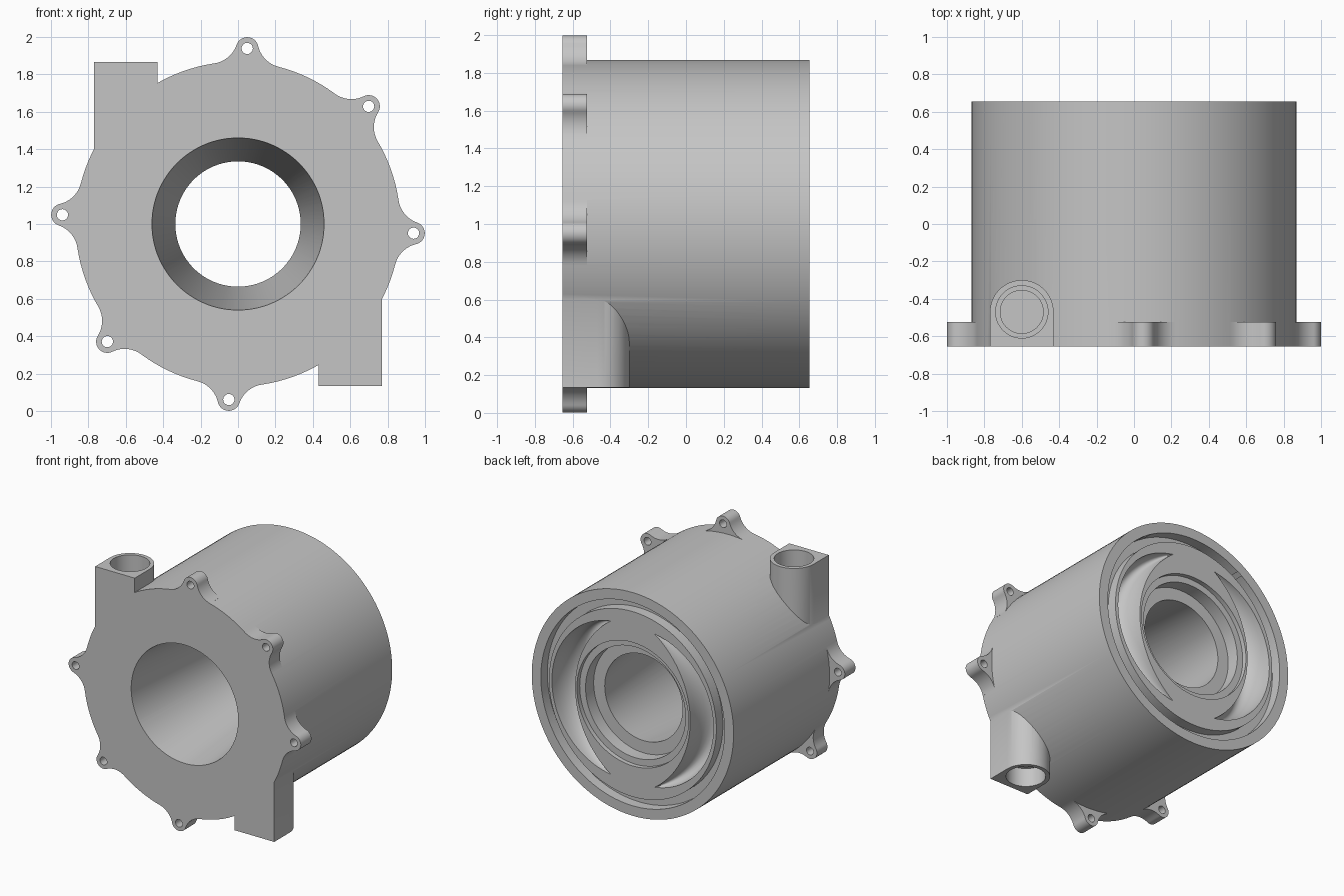
import bpy, bmesh
from math import pi, sin, cos, acos, atan2, radians, hypot
from mathutils import Matrix, Vector

if "Cube" in bpy.data.objects:
    bpy.data.objects.remove(bpy.data.objects["Cube"], do_unlink=True)

R, FRONT, BACK = 0.868, -0.655, 0.655
HALF_TURN = Matrix.Rotation(pi, 4, 'Y')

grey = bpy.data.materials.new("cast_grey")
grey.use_nodes = True
colour = (0.56, 0.56, 0.56, 1)
grey.diffuse_color = colour
grey.node_tree.nodes["Principled BSDF"].inputs["Base Color"].default_value = colour


def finish(bm, name, matrix=Matrix()):
    bmesh.ops.remove_doubles(bm, verts=bm.verts, dist=1e-5)
    bmesh.ops.transform(bm, matrix=matrix, verts=bm.verts)
    bmesh.ops.recalc_face_normals(bm, faces=bm.faces)
    mesh = bpy.data.meshes.new(name)
    bm.to_mesh(mesh)
    bm.free()
    mesh.materials.append(grey)
    ob = bpy.data.objects.new(name, mesh)
    bpy.context.collection.objects.link(ob)
    return ob


def lathe(name, profile, closed=False, steps=128):
    """Turn (radius, y) points around the y axis."""
    bm = bmesh.new()
    vs = [bm.verts.new((r, y, 0)) for r, y in profile]
    edges = [bm.edges.new(p) for p in zip(vs, vs[1:])]
    if closed:
        edges.append(bm.edges.new((vs[-1], vs[0])))
    bmesh.ops.spin(bm, geom=vs + edges, cent=(0, 0, 0), axis=(0, 1, 0),
                   angle=2 * pi, steps=steps)
    return finish(bm, name)


def prism(name, points, vector, matrix=Matrix()):
    bm = bmesh.new()
    face = bm.faces.new([bm.verts.new(p) for p in points])
    out = bmesh.ops.extrude_face_region(bm, geom=[face], use_keep_orig=True)
    moved = [g for g in out["geom"] if isinstance(g, bmesh.types.BMVert)]
    bmesh.ops.translate(bm, vec=vector, verts=moved)
    return finish(bm, name, matrix)


def rod(name, radius, length, matrix, segments=48):
    bm = bmesh.new()
    bmesh.ops.create_cone(bm, cap_ends=True, segments=segments,
                          radius1=radius, radius2=radius, depth=length)
    return finish(bm, name, matrix)


def combine(target, tool, operation):
    mod = target.modifiers.new(operation.lower(), 'BOOLEAN')
    mod.operation, mod.solver, mod.object = operation, 'EXACT', tool
    bpy.context.view_layer.objects.active = target
    bpy.ops.object.modifier_apply(modifier=mod.name)
    bpy.data.objects.remove(tool, do_unlink=True)


def arc(cx, cy, r, a, b, n):
    return [(cx + r * cos(a + (b - a) * i / n), cy + r * sin(a + (b - a) * i / n))
            for i in range(n + 1)]


# Drum
housing = lathe("pump_housing", [(0, FRONT), (R, FRONT), (R, BACK), (0, BACK)])

# Bolt ears: round lug blended into the drum with concave fillets
E, e, f = 0.94, 0.06, 0.15
theta = acos(((R + f) ** 2 + E ** 2 - (e + f) ** 2) / (2 * (R + f) * E))
fx, fy = (R + f) * cos(theta), (R + f) * sin(theta)
phi = atan2(fy, fx - E)
half = [((R - 0.1) * cos(theta), (R - 0.1) * sin(theta))]
half += arc(fx, fy, f, theta + pi, phi + pi, 12)
outline = half + arc(E, 0, e, phi, -phi, 20)[1:-1] + [(x, -y) for x, y in reversed(half)]
ear_angles = [radians(a + turn) for turn in (0, 180) for a in (87, 42, -3)]
for a in ear_angles:
    ear = prism("bolt_ear", [(x, FRONT, z) for x, z in outline], (0, 0.13, 0),
                Matrix.Rotation(-a, 4, 'Y'))
    combine(housing, ear, 'UNION')

# Two tangential pipe ports with rounded backs
PX, PY, PW, TOP = -0.6, -0.47, 0.17, 0.865
port_shape = [(PX - PW, FRONT), (PX + PW, FRONT)] + arc(PX, PY, PW, 0, pi, 28)
for turn in (Matrix(), HALF_TURN):
    port = prism("pipe_port", [(x, y, 0.3) for x, y in port_shape],
                 (0, 0, TOP - 0.3), turn)
    combine(housing, port, 'UNION')

# Tapered central bore with a stepped seat at the back
cutters = [lathe("bore", [(0, -0.7), (0.465, -0.7), (0.335, 0.52), (0.43, 0.52),
                          (0.43, 0.62), (0.48, 0.62), (0.48, 0.7), (0, 0.7)])]
# Ring groove in the back face
cutters.append(lathe("groove", [(0.72, 0.575), (0.79, 0.575), (0.79, 0.7), (0.72, 0.7)],
                     closed=True))


# Crescent channels beside the bore
def crescent(name, matrix):
    bm = bmesh.new()
    rings, n, m = [], 48, 24
    for i in range(n + 1):
        u = -1 + 2 * i / n
        w = max(1 - u * u, 0.02)
        a, mid = u * radians(72), 0.595 + 0.03 * u * u
        ring = []
        for j in range(m):
            t = 2 * pi * j / m
            r = mid + 0.1 * w * cos(t)
            ring.append(bm.verts.new((r * cos(a), BACK + 0.2 * w * sin(t), r * sin(a))))
        rings.append(ring)
    for p, q in zip(rings, rings[1:]):
        for j in range(m):
            k = (j + 1) % m
            bm.faces.new((p[j], p[k], q[k], q[j]))
    bm.faces.new(rings[0])
    bm.faces.new(rings[-1])
    return finish(bm, name, matrix)


for turn in (Matrix(), HALF_TURN):
    cutters.append(crescent("channel", turn))
    # Stepped pipe holes
    for radius, bottom in ((0.14, 0.72), (0.115, 0.02)):
        place = Matrix.Translation((PX, PY, (bottom + 0.95) / 2))
        cutters.append(rod("pipe_hole", radius, 0.95 - bottom, turn @ place))

# Bolt holes
for a in ear_angles:
    place = Matrix.Translation((E * cos(a), FRONT, E * sin(a)))
    cutters.append(rod("bolt_hole", 0.03, 0.4, place @ Matrix.Rotation(pi / 2, 4, 'X'), 24))

for cutter in cutters:
    combine(housing, cutter, 'DIFFERENCE')

# Stand on the ground and shade
housing.data.transform(Matrix.Translation((0, 0, 1)))
bpy.ops.object.select_all(action='DESELECT')
housing.select_set(True)
bpy.context.view_layer.objects.active = housing
bpy.ops.object.shade_smooth_by_angle(angle=radians(30))
